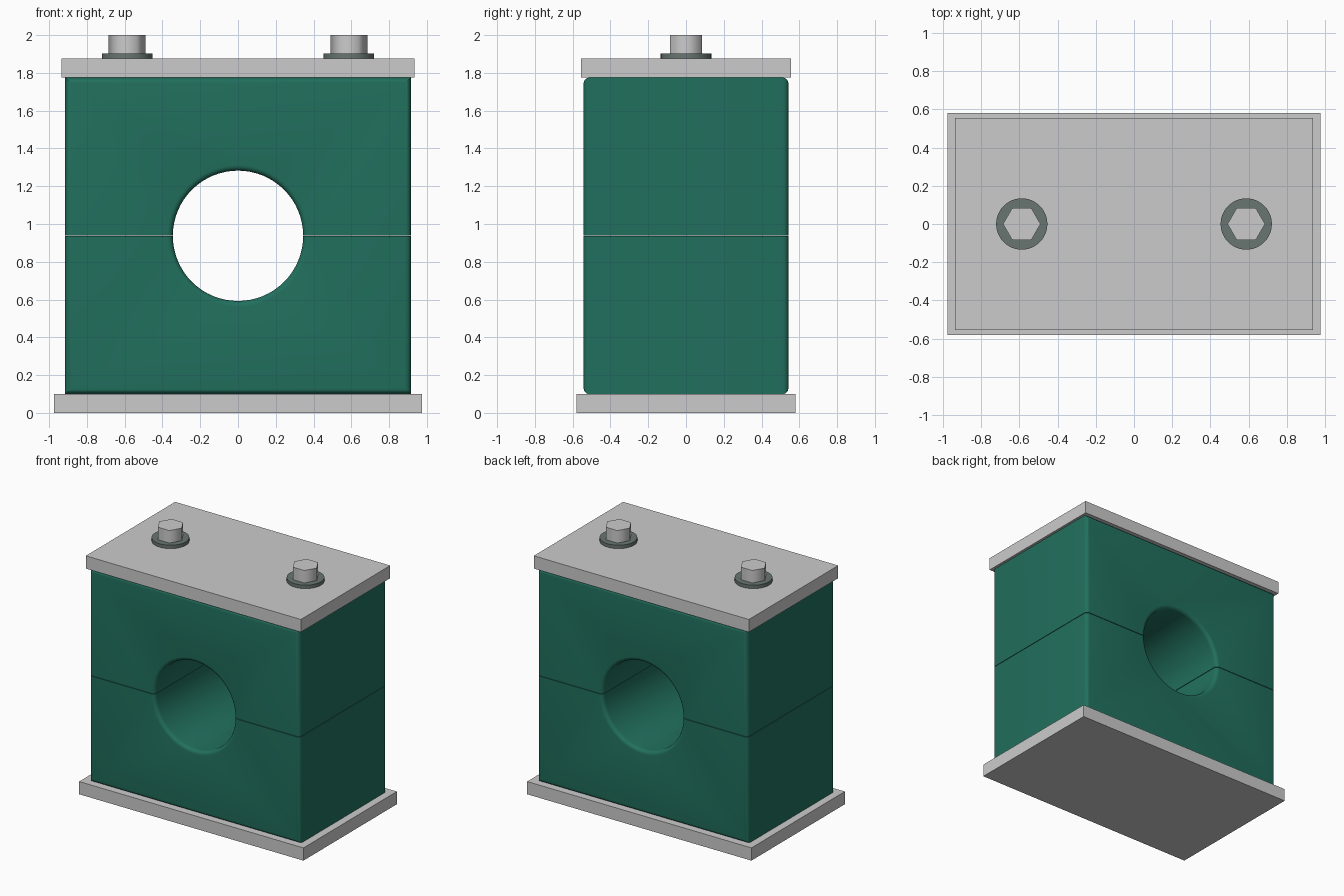
import bpy, bmesh
from math import sin, cos, pi, radians

if "Cube" in bpy.data.objects:
    bpy.data.objects.remove(bpy.data.objects["Cube"])

MID, HALF_H, HALF_W, HALF_D = 0.9375, 0.8375, 0.915, 0.542
BORE, FILLET, GAP = 0.345, 0.03, 0.002


def material(name, color):
    m = bpy.data.materials.new(name)
    m.diffuse_color = color
    m.use_nodes = True
    m.node_tree.nodes["Principled BSDF"].inputs["Base Color"].default_value = m.diffuse_color
    return m


green = material("green_plastic", (0.015, 0.16, 0.11, 1))
dark = material("dark_steel", (0.14, 0.18, 0.17, 1))


def finish(name, bm, mat=None, angle=None):
    bmesh.ops.recalc_face_normals(bm, faces=bm.faces)
    me = bpy.data.meshes.new(name)
    bm.to_mesh(me)
    bm.free()
    ob = bpy.data.objects.new(name, me)
    bpy.context.collection.objects.link(ob)
    if mat:
        me.materials.append(mat)
    if angle:
        bpy.ops.object.select_all(action='DESELECT')
        ob.select_set(True)
        bpy.context.view_layer.objects.active = ob
        bpy.ops.object.shade_smooth_by_angle(angle=radians(angle))
    return ob


def plate(name, hx, hy, z0, z1):
    bm = bmesh.new()
    bmesh.ops.create_cube(bm, size=1)
    for v in bm.verts:
        v.co = (v.co.x * 2 * hx, v.co.y * 2 * hy, z0 if v.co.z < 0 else z1)
    return finish(name, bm)


def disc(name, x, r, z0, z1, sides, mat=None, angle=40):
    bm = bmesh.new()
    bmesh.ops.create_cone(bm, cap_ends=True, segments=sides, radius1=r, radius2=r, depth=z1 - z0)
    # put a corner on the x axis
    for v in bm.verts:
        a = pi / 2
        v.co = (v.co.x * cos(a) - v.co.y * sin(a) + x,
                v.co.x * sin(a) + v.co.y * cos(a), v.co.z + (z0 + z1) / 2)
    return finish(name, bm, mat, angle)


def clamp_half(name, s):
    """Block with a half-round bore, front and back rims rounded; s = -1 lower, 1 upper."""
    n, k = 32, 5
    steps = [pi / 2 * i / k for i in range(k + 1)]
    front = [(-HALF_D + FILLET * (1 - sin(a)), FILLET * (1 - cos(a))) for a in reversed(steps)]
    front = [(y, o) for y, o in front][::-1]
    front.sort(key=lambda p: p[0])
    layers = front + [(-y, o) for y, o in reversed(front)]
    bm = bmesh.new()
    rings = []
    for y, o in layers:
        w, h, r = HALF_W - o, HALF_H - o, BORE + o
        pts = [(w, GAP), (w, h), (-w, h), (-w, GAP)]
        pts += [(-r * cos(pi * i / n), max(GAP, r * sin(pi * i / n))) for i in range(n + 1)]
        rings.append([bm.verts.new((x, y, MID + s * z)) for x, z in pts])
    for a, b in zip(rings, rings[1:]):
        for i in range(len(a)):
            j = (i + 1) % len(a)
            bm.faces.new((a[i], a[j], b[j], b[i]))
    bm.faces.new(rings[0])
    bm.faces.new(rings[-1])
    return finish(name, bm, green, 30)


# Plates
plate("base_plate", 0.975, 0.58, 0, 0.1)
plate("cover_plate", 0.935, 0.555, 1.775, 1.875)

# Split clamp body
clamp_half("lower_clamp_half", -1)
clamp_half("upper_clamp_half", 1)

# Bolts and washers
for side, x in (("left", -0.587), ("right", 0.587)):
    disc(side + "_washer", x, 0.134, 1.875, 1.902, 48, dark)
    disc(side + "_bolt_head", x, 0.098, 1.9, 2.0, 6, angle=62)
